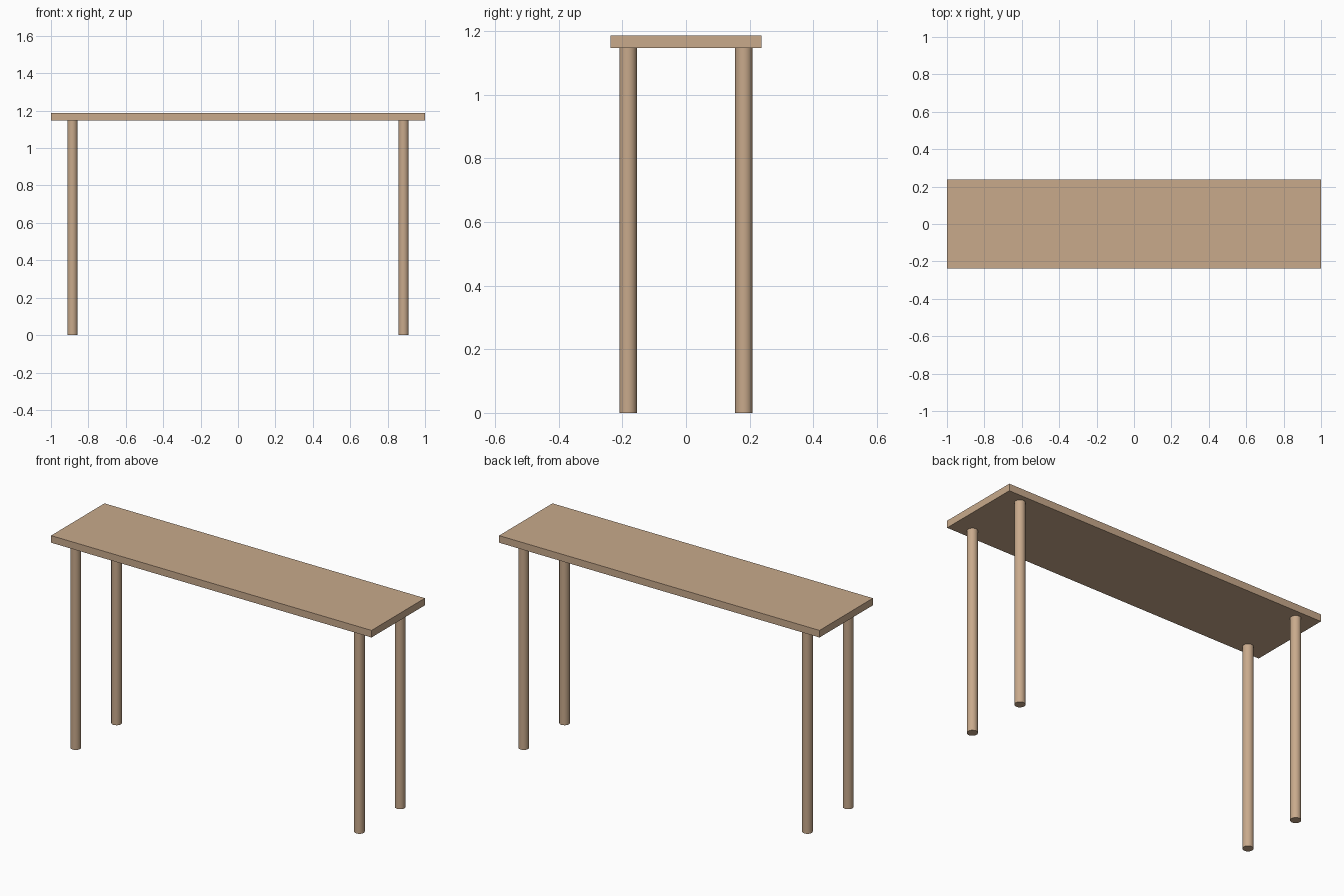
import bpy
import math

if "Cube" in bpy.data.objects:
    bpy.data.objects.remove(bpy.data.objects["Cube"])

TOP_Z, UNDER_Z = 1.187, 1.147
HALF_DEPTH = 0.238
LEG_X, LEG_Y, LEG_R = 0.885, 0.182, 0.0275

wood = bpy.data.materials.new("wood")
wood.diffuse_color = (0.58, 0.40, 0.26, 1)
wood.use_nodes = True
wood.node_tree.nodes["Principled BSDF"].inputs["Base Color"].default_value = wood.diffuse_color

# Table top
bpy.ops.mesh.primitive_cube_add(size=1, location=(0, 0, (TOP_Z + UNDER_Z) / 2))
top = bpy.context.object
top.name = "table_top"
top.scale = (2, 2 * HALF_DEPTH, TOP_Z - UNDER_Z)
bpy.ops.object.transform_apply(location=False, rotation=False, scale=True)
top.data.materials.append(wood)

# Four round legs
for y_name, sy in (("front", -1), ("back", 1)):
    for x_name, sx in (("left", -1), ("right", 1)):
        bpy.ops.mesh.primitive_cylinder_add(
            vertices=32, radius=LEG_R, depth=UNDER_Z,
            location=(sx * LEG_X, sy * LEG_Y, UNDER_Z / 2))
        leg = bpy.context.object
        leg.name = f"{y_name}_{x_name}_leg"
        leg.data.materials.append(wood)
        bpy.ops.object.shade_smooth_by_angle(angle=math.radians(30))
